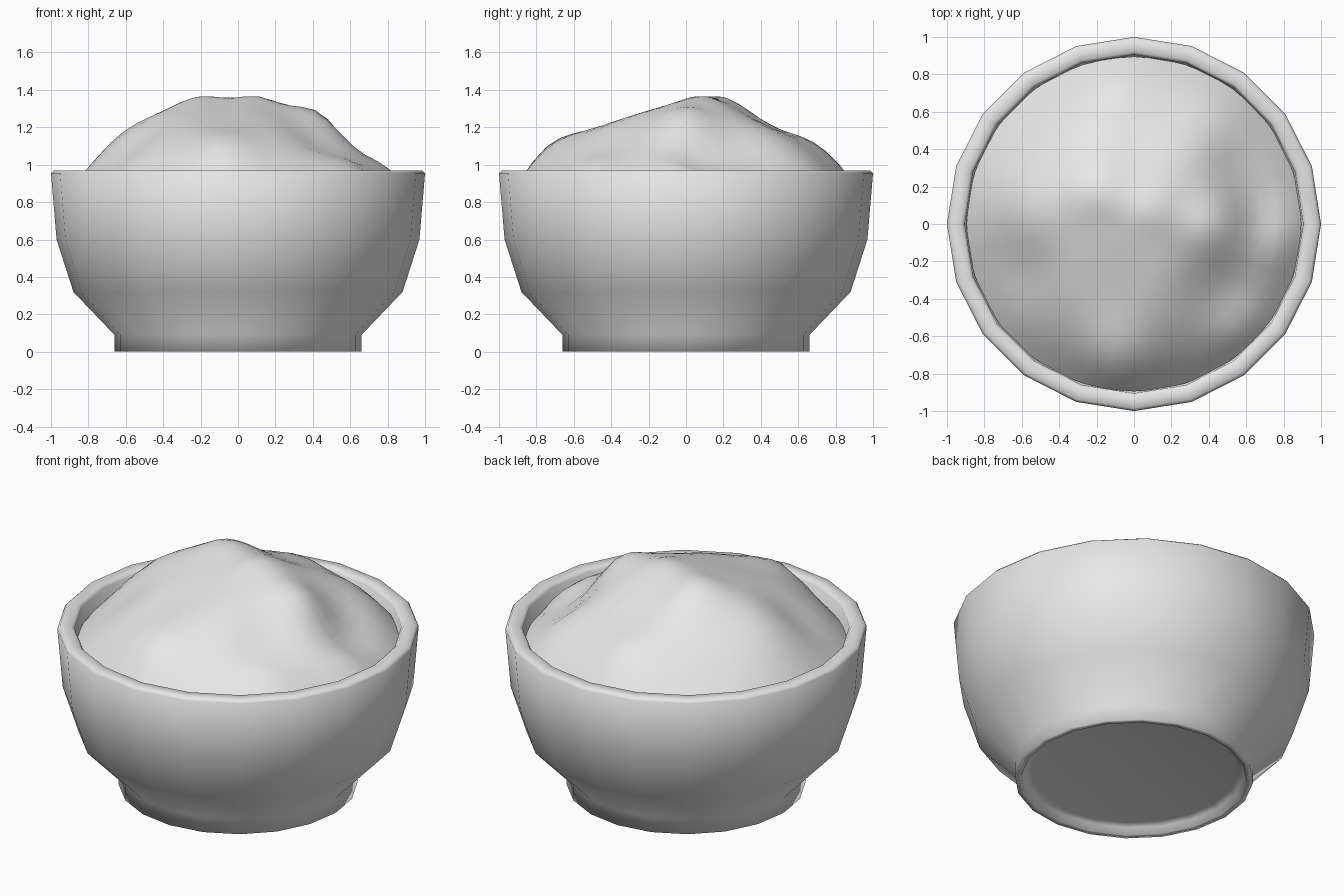
import bpy, bmesh, math

cube = bpy.data.objects.get("Cube")
if cube:
    bpy.data.objects.remove(cube)

mat = bpy.data.materials.new("pale grey")
mat.use_nodes = True
grey = (0.8, 0.8, 0.8, 1)
mat.diffuse_color = grey
mat.node_tree.nodes["Principled BSDF"].inputs["Base Color"].default_value = grey


def revolve(name, profile, sides, height=None):
    """Spin (radius, z) points round z; height(x, y) replaces z if given."""
    bm = bmesh.new()
    rings = []
    for r, z in profile:
        count = sides if r > 0 else 1
        ring = []
        for i in range(count):
            a = math.tau * i / sides
            x, y = r * math.cos(a), r * math.sin(a)
            ring.append(bm.verts.new((x, y, height(x, y) if height else z)))
        rings.append(ring)
    for a, b in zip(rings, rings[1:]):
        for i in range(sides):
            j = (i + 1) % sides
            quad = [a[i % len(a)], a[j % len(a)], b[j % len(b)], b[i % len(b)]]
            bm.faces.new(list(dict.fromkeys(quad)))
    bmesh.ops.recalc_face_normals(bm, faces=bm.faces)
    for face in bm.faces:
        face.smooth = True
    mesh = bpy.data.meshes.new(name)
    bm.to_mesh(mesh)
    bm.free()
    mesh.materials.append(mat)
    bpy.context.collection.objects.link(bpy.data.objects.new(name, mesh))


# Bowl: recessed underside, foot, wall, rim and inner wall
revolve("bowl", [
    (0, 0.05), (0.57, 0.05), (0.61, 0.04), (0.625, 0), (0.66, 0), (0.66, 0.09),
    (0.88, 0.32), (0.97, 0.60), (1.0, 0.955), (0.985, 0.97),
    (0.92, 0.97), (0.905, 0.955), (0.88, 0.62), (0.79, 0.37),
    (0.58, 0.14), (0, 0.12)], 20)

# Lumps and hollows of the heap: x, y, height, width
lumps = [
    (-0.22, 0.2, 0.075, 0.13), (0.1, 0.09, 0.05, 0.11),
    (-0.6, 0.12, 0.06, 0.17), (-0.6, -0.26, -0.05, 0.13),
    (0.46, 0.0, 0.075, 0.12), (0.65, 0.06, -0.09, 0.12),
    (0.82, -0.05, 0.06, 0.09), (0.55, 0.28, -0.07, 0.12),
    (0.45, -0.36, -0.06, 0.14), (0.62, -0.55, 0.06, 0.1),
    (-0.1, -0.32, -0.03, 0.15), (-0.1, -0.76, 0.09, 0.14),
    (0.0, 0.48, -0.03, 0.13), (-0.1, 0.76, 0.07, 0.17),
    (0.45, 0.65, 0.04, 0.15)]


def heap_height(x, y):
    z = 0.86 + 0.46 * (1 - (math.hypot(x, y) / 0.9) ** 2.2)
    for cx, cy, h, w in lumps:
        z += h * math.exp(-((x - cx) ** 2 + (y - cy) ** 2) / (2 * w * w))
    return z


# Heaped food filling the bowl
rings = 13
revolve("food_heap", [(0.895 * i / rings, 0) for i in range(rings + 1)],
        40, heap_height)
